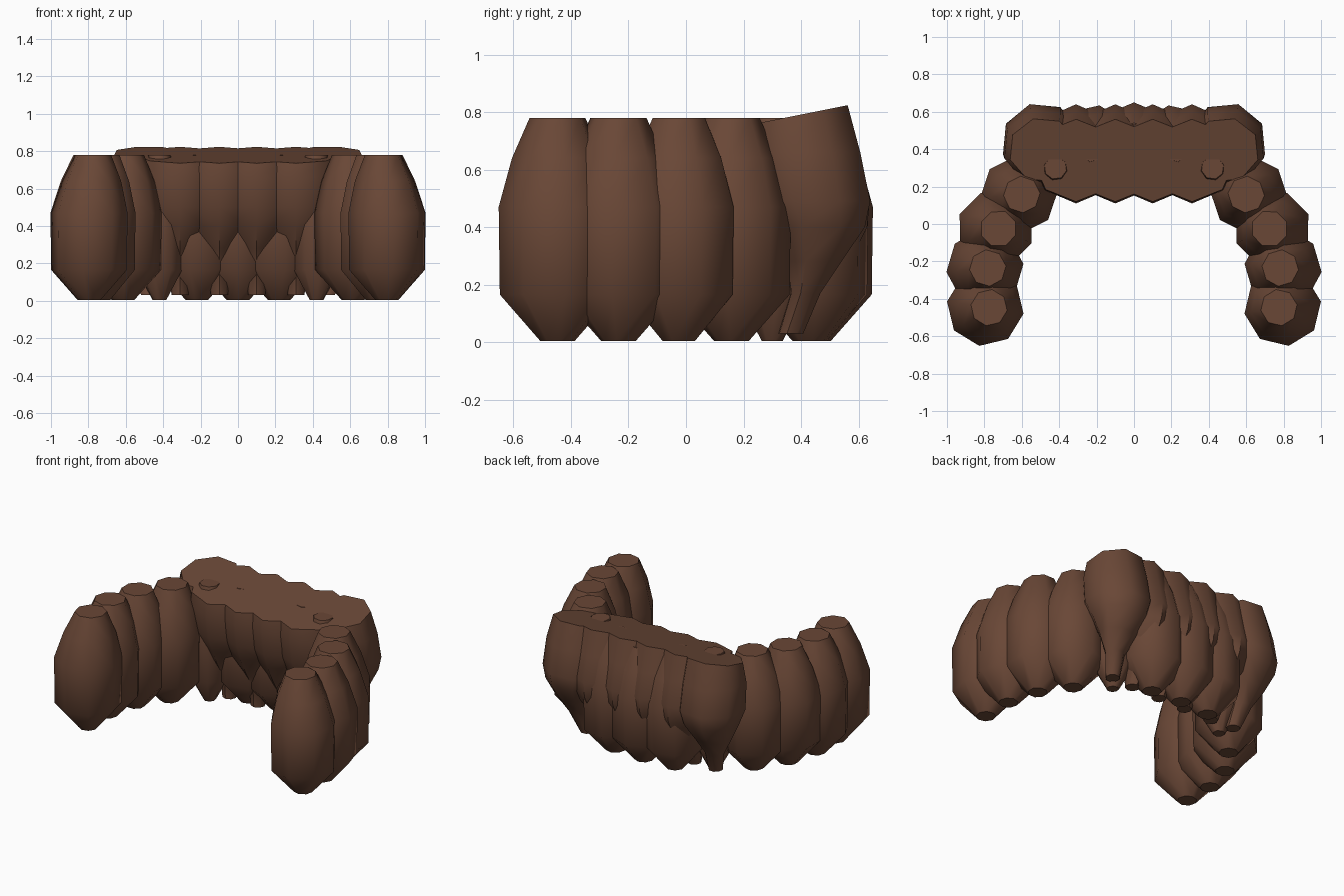
import bpy, bmesh, math

if "Cube" in bpy.data.objects:
    bpy.data.objects.remove(bpy.data.objects["Cube"])

brown = bpy.data.materials.new("brown hair")
brown.diffuse_color = (0.142, 0.063, 0.037, 1)
brown.use_nodes = True
brown.node_tree.nodes["Principled BSDF"].inputs["Base Color"].default_value = brown.diffuse_color


def lock(name, rings, phase=0.0, tilt=0.0, mirror=1):
    """Eight-sided loft; each ring is (z, cx, cy, rx, ry). The top ring slopes with y."""
    bm = bmesh.new()
    loops = []
    for i, (z, cx, cy, rx, ry) in enumerate(rings):
        loop = []
        for k in range(8):
            a = math.radians(phase) + k * math.pi / 4
            y = cy + ry * math.sin(a)
            dz = tilt * (y - cy) if i == len(rings) - 1 else 0
            loop.append(bm.verts.new((mirror * (cx + rx * math.cos(a)), y, z + dz)))
        loops.append(loop)
    for a, b in zip(loops, loops[1:]):
        for k in range(8):
            n = (k + 1) % 8
            bm.faces.new((a[k], a[n], b[n], b[k]))
    bm.faces.new(loops[0])
    bm.faces.new(loops[-1])
    bmesh.ops.recalc_face_normals(bm, faces=bm.faces)
    me = bpy.data.meshes.new(name)
    bm.to_mesh(me)
    bm.free()
    me.materials.append(brown)
    ob = bpy.data.objects.new(name, me)
    bpy.context.collection.objects.link(ob)
    bpy.ops.object.select_all(action='DESELECT')
    ob.select_set(True)
    bpy.context.view_layer.objects.active = ob
    bpy.ops.object.shade_smooth_by_angle(angle=math.radians(46))


def spindle(name, x, y, lean, phase, mirror=1, s=1.0):
    # tapered lock: narrow foot, full belly, narrower top
    profile = [(0.003, 0.06, 0), (0.165, 0.203, 0), (0.47, 0.207, 0),
               (0.64, 0.16, 0.6), (0.78, 0.098, 1)]
    lock(name, [(z, x - lean * t, y, r * s, r * s) for z, r, t in profile],
         phase, 0, mirror)


# side locks and lower back locks
sides = [(0.795, -0.447, 0.02, 9, 1), (0.797, -0.235, 0.015, -6, 1),
         (0.74, -0.025, 0.015, 22, 1), (0.615, 0.158, 0.015, -4, 1),
         (0.42, 0.30, 0.0, 15, 0.62), (0.22, 0.43, 0.0, 10, 1)]
for m in (1, -1):
    for i, (x, y, lean, ph, s) in enumerate(sides):
        spindle("side_lock_%d" % (i + 1), x, y, lean, ph, m, s)
spindle("center_back_lock", 0, 0.443, 0, 0)

for m in (1, -1):
    # big corner locks with hooked feet
    lock("corner_lock", [
        (0.03, 0.475, 0.365, 0.045, 0.045), (0.17, 0.50, 0.415, 0.065, 0.055),
        (0.28, 0.505, 0.445, 0.125, 0.10), (0.40, 0.50, 0.455, 0.185, 0.175),
        (0.49, 0.495, 0.435, 0.215, 0.215), (0.66, 0.492, 0.41, 0.21, 0.205),
        (0.79, 0.485, 0.395, 0.185, 0.175)],
        28, 0.2, m)
    # upper locks overlapping across the back
    for x in (0.10, 0.31):
        lock("upper_back_lock", [
            (0.03, x, 0.355, 0.045, 0.045), (0.17, x, 0.39, 0.065, 0.09),
            (0.28, x, 0.40, 0.105, 0.17), (0.40, x, 0.40, 0.20, 0.23),
            (0.50, x, 0.385, 0.24, 0.255),
            (0.66, x, 0.355, 0.24, 0.245), (0.779, x, 0.34, 0.23, 0.22)],
            0, 0.2, m)
